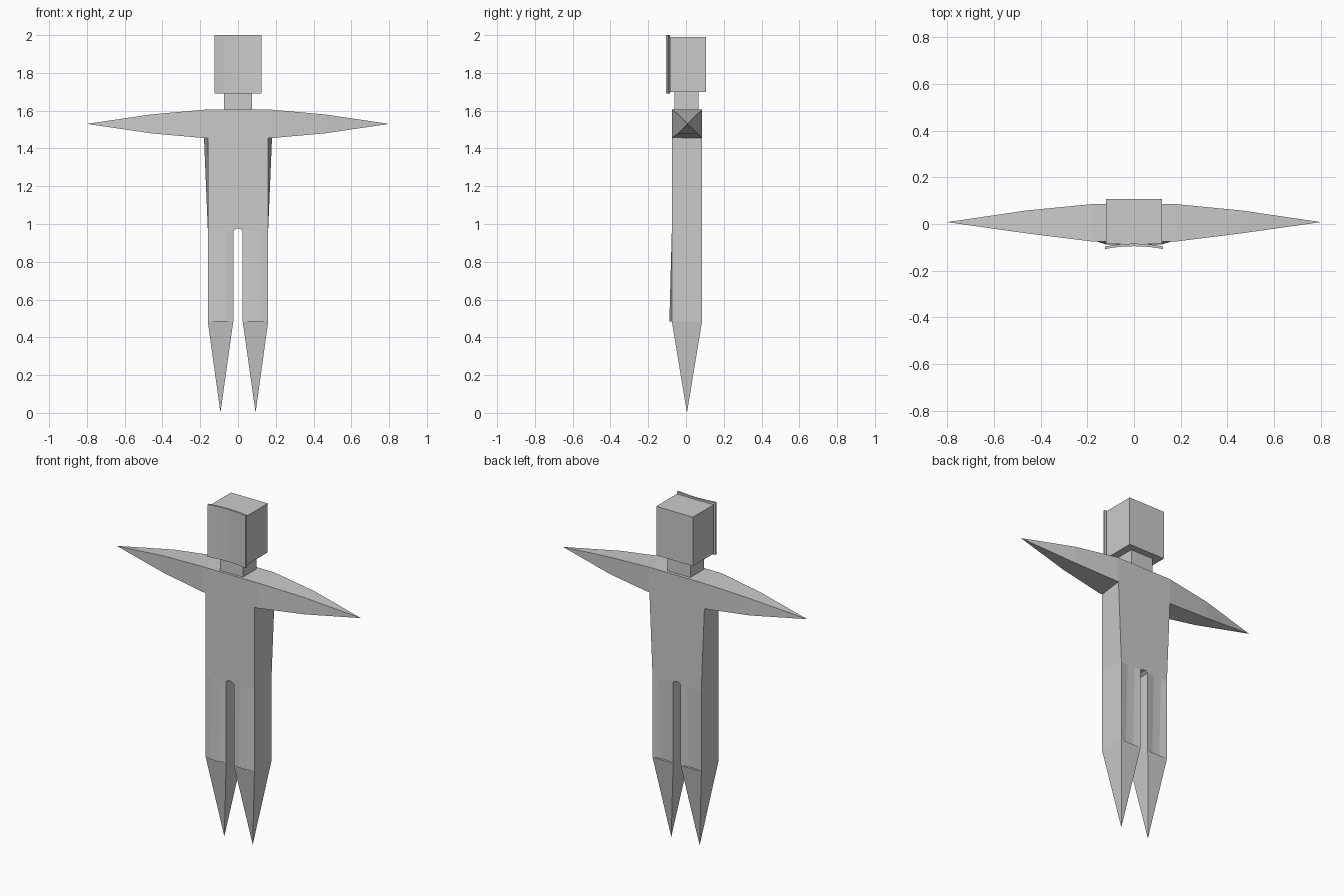
import bpy
import bmesh

cube = bpy.data.objects.get("Cube")
if cube:
    bpy.data.objects.remove(cube, do_unlink=True)

grey = bpy.data.materials.new("plain grey")
grey.use_nodes = True
grey.diffuse_color = (0.6, 0.6, 0.6, 1)
grey.node_tree.nodes["Principled BSDF"].inputs["Base Color"].default_value = (0.6, 0.6, 0.6, 1)

FRONT, BACK = -0.075, 0.085


def loft(name, rings, tip=None):
    """Skin a stack of point rings, closed by flat caps or by a tip point."""
    bm = bmesh.new()
    rows = [[bm.verts.new(p) for p in ring] for ring in rings]
    n = len(rows[0])
    for a, b in zip(rows, rows[1:]):
        for i in range(n):
            j = (i + 1) % n
            bm.faces.new((a[i], a[j], b[j], b[i]))
    bm.faces.new(rows[0])
    if tip:
        point = bm.verts.new(tip)
        for i in range(n):
            bm.faces.new((rows[-1][i], rows[-1][(i + 1) % n], point))
    else:
        bm.faces.new(rows[-1])
    bmesh.ops.recalc_face_normals(bm, faces=bm.faces)
    mesh = bpy.data.meshes.new(name)
    bm.to_mesh(mesh)
    bm.free()
    mesh.materials.append(grey)
    obj = bpy.data.objects.new(name, mesh)
    bpy.context.collection.objects.link(obj)
    return obj


def flat_ring(x0, x1, y0, y1, z):
    return [(x0, y0, z), (x1, y0, z), (x1, y1, z), (x0, y1, z)]


def box(name, half_x, y0, y1, z0, z1):
    return loft(name, [flat_ring(-half_x, half_x, y0, y1, z) for z in (z0, z1)])


# Head and neck
box("head", 0.12, -0.086, 0.107, 1.70, 1.99)
box("neck", 0.075, -0.06, 0.067, 1.59, 1.71)

# Face plate, bowed so its side edges stand forward
columns = [0.125 * (i / 3 - 1) for i in range(7)]
bow = [(x, -0.095 - 0.012 * (x / 0.125) ** 2) for x in columns]
outline = bow + [(x, y + 0.011) for x, y in reversed(bow)]
loft("face_plate", [[(x, y, z) for x, y in outline] for z in (1.69, 2.0)])


# Torso, with the back wider than the front under the arms
def torso_ring(front_x, back_x, z):
    return [(-front_x, FRONT, z), (front_x, FRONT, z), (back_x, BACK, z), (-back_x, BACK, z)]


loft("torso", [torso_ring(0.16, 0.16, 0.975), torso_ring(0.16, 0.18, 1.455),
               torso_ring(0.16, 0.17, 1.605)])


# Legs: the middle strip of front and back steps forward towards the bottom
def leg_ring(side, inner, z, step):
    xs = (0.16, 0.117, 0.067, inner)
    shift = (0, step, step, 0)
    front = [(side * x, FRONT - s, z) for x, s in zip(xs, shift)]
    back = [(side * x, BACK - s, z) for x, s in zip(xs, shift)]
    return front + back[::-1]


for side, label in ((1, "left"), (-1, "right")):
    loft(label + "_leg", [leg_ring(side, 0.01, 0.975, 0), leg_ring(side, 0.025, 0.965, 0),
                          leg_ring(side, 0.025, 0.485, 0.013)])
    loft(label + "_foot_spike", [flat_ring(side * 0.025, side * 0.16, FRONT, BACK, 0.485)],
         tip=(side * 0.093, 0.005, 0))

    # Arms taper through one joint to a point
    arm = []
    for x, y0, y1, z0, z1 in ((0.15, FRONT, BACK, 1.455, 1.605),
                              (0.18, FRONT, BACK, 1.455, 1.605),
                              (0.46, -0.04, 0.058, 1.48, 1.58)):
        arm.append([(side * x, y0, z0), (side * x, y1, z0), (side * x, y1, z1), (side * x, y0, z1)])
    loft(label + "_arm", arm, tip=(side * 0.8, 0.008, 1.53))
